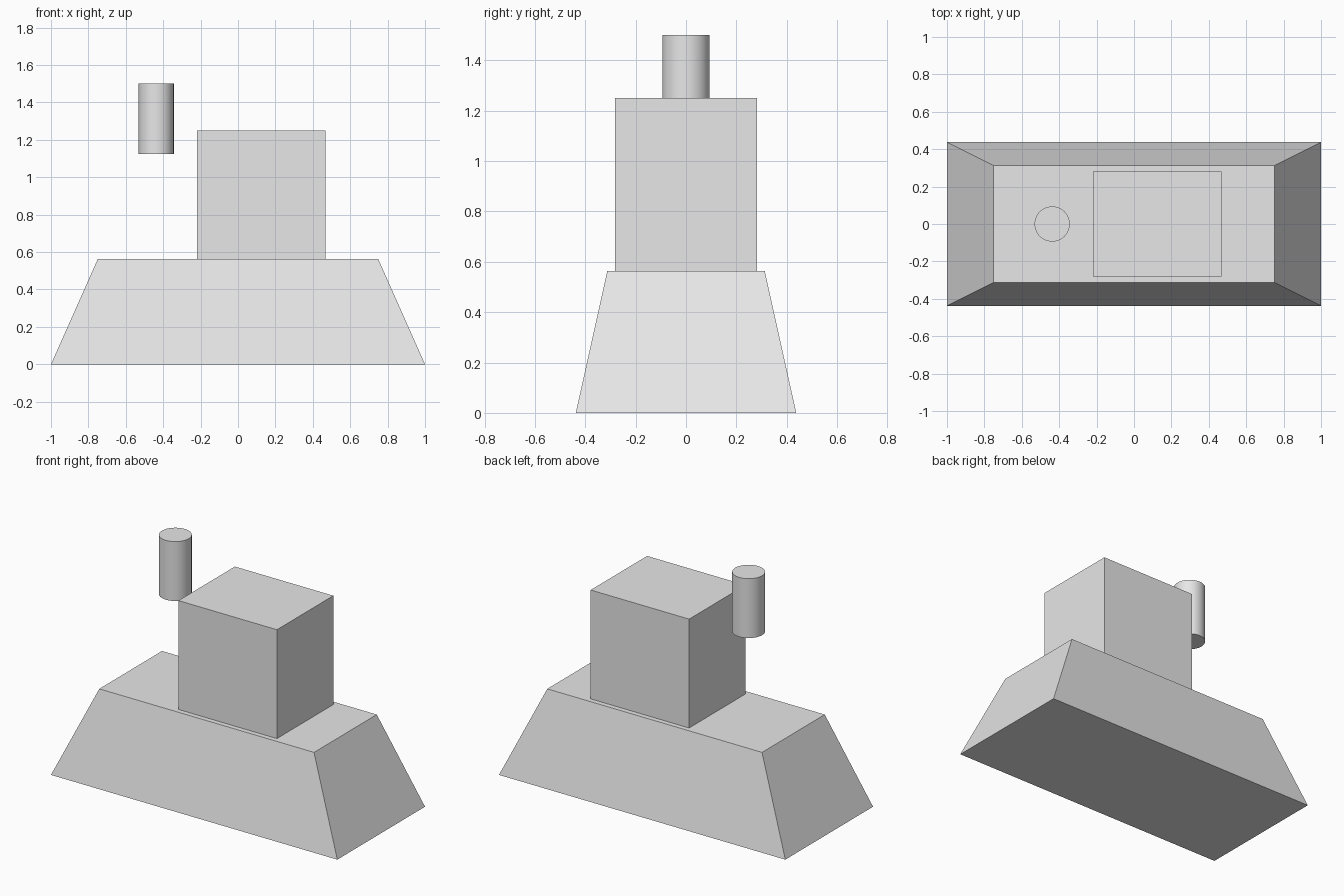
import bpy
import bmesh

cube = bpy.data.objects.get("Cube")
if cube:
    bpy.data.objects.remove(cube, do_unlink=True)

# One plain colour throughout
grey = bpy.data.materials.new("light_grey")
grey.use_nodes = True
colour = (0.8, 0.8, 0.8, 1)
grey.diffuse_color = colour
grey.node_tree.nodes["Principled BSDF"].inputs["Base Color"].default_value = colour


def block(name, center, size, taper=(1, 1)):
    """Box whose top face is scaled by taper."""
    mesh = bpy.data.meshes.new(name)
    bm = bmesh.new()
    bmesh.ops.create_cube(bm, size=1)
    for v in bm.verts:
        sx, sy = taper if v.co.z > 0 else (1, 1)
        v.co.x *= size[0] * sx
        v.co.y *= size[1] * sy
        v.co.z *= size[2]
    bm.to_mesh(mesh)
    bm.free()
    mesh.materials.append(grey)
    obj = bpy.data.objects.new(name, mesh)
    obj.location = center
    bpy.context.collection.objects.link(obj)
    return obj


# Tapered base and the box standing on it
base_h = 0.5625
block("tapered_base", (0, 0, base_h / 2), (2, 0.875, base_h), (0.75, 0.715))
block("upper_box", (0.125, 0, 0.906), (0.6875, 0.5625, 0.6875))

# Floating upright cylinder
bpy.ops.mesh.primitive_cylinder_add(vertices=48, radius=0.094, depth=0.375,
                                    location=(-0.4375, 0, 1.3125))
chimney = bpy.context.object
chimney.name = "floating_chimney"
chimney.data.materials.append(grey)
bpy.ops.object.shade_smooth_by_angle()
